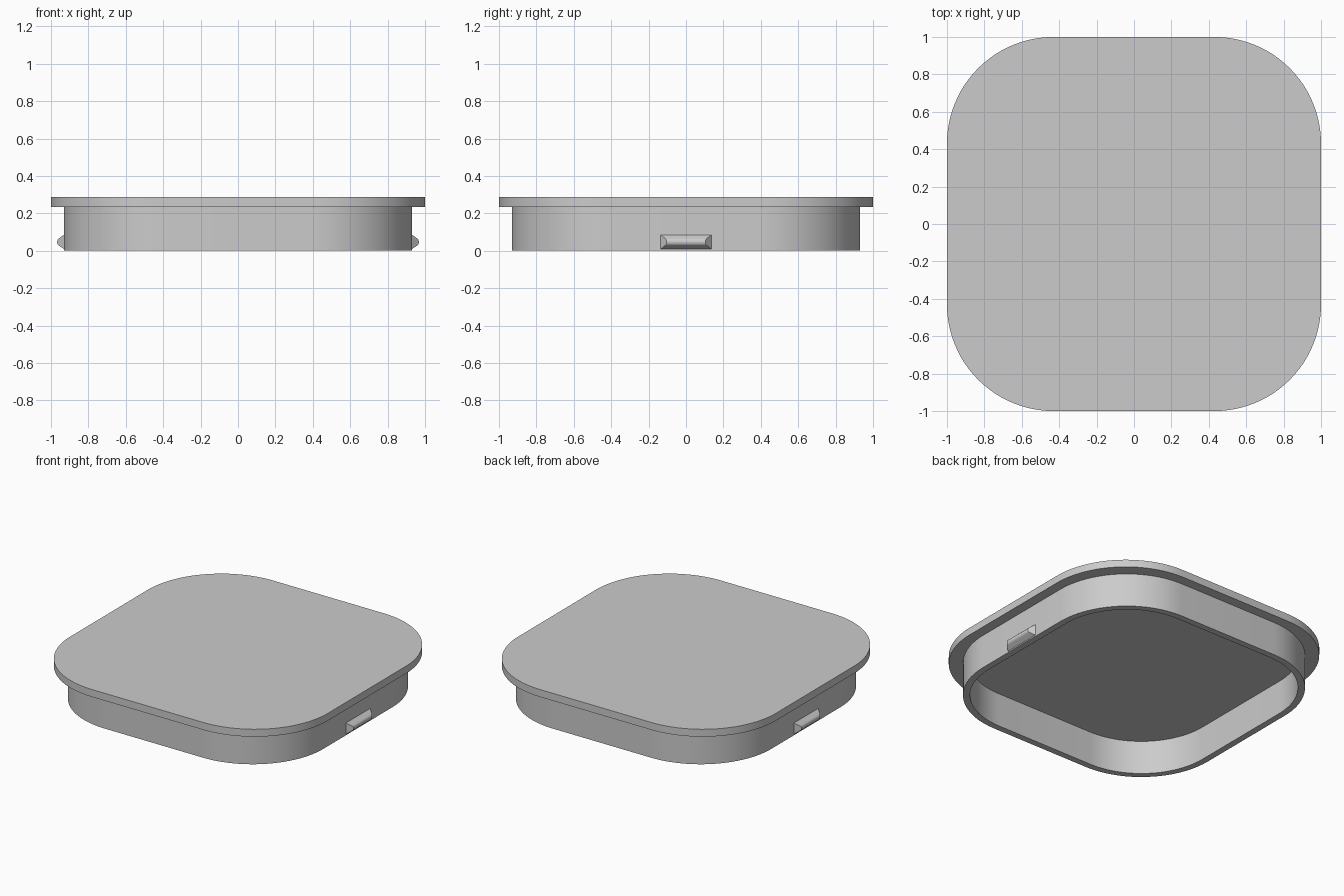
import bpy, bmesh, math

default = bpy.data.objects.get("Cube")
if default:
    bpy.data.objects.remove(default, do_unlink=True)

grey = bpy.data.materials.new("light grey")
grey.use_nodes = True
grey.diffuse_color = (0.6, 0.6, 0.6, 1)
grey.node_tree.nodes["Principled BSDF"].inputs["Base Color"].default_value = (0.6, 0.6, 0.6, 1)


def rounded_square(half, radius, z, steps=24):
    """Counter-clockwise outline of a square with round corners."""
    points = []
    for corner in range(4):
        mid = math.radians(45 + 90 * corner)
        cx = math.copysign(half - radius, math.cos(mid))
        cy = math.copysign(half - radius, math.sin(mid))
        for i in range(steps + 1):
            a = math.pi / 2 * (corner + i / steps)
            points.append((cx + radius * math.cos(a), cy + radius * math.sin(a), z))
    return points


def loft(name, outlines, cap_start=True, cap_end=True):
    """Join equal-length closed outlines into one smooth-shaded mesh."""
    bm = bmesh.new()
    rings = [[bm.verts.new(p) for p in line] for line in outlines]
    for lower, upper in zip(rings, rings[1:]):
        for i in range(len(lower)):
            j = (i + 1) % len(lower)
            bm.faces.new((lower[i], lower[j], upper[j], upper[i]))
    if cap_start:
        bm.faces.new(rings[0])
    if cap_end:
        bm.faces.new(rings[-1])
    bmesh.ops.recalc_face_normals(bm, faces=bm.faces)
    mesh = bpy.data.meshes.new(name)
    bm.to_mesh(mesh)
    bm.free()
    mesh.materials.append(grey)
    obj = bpy.data.objects.new(name, mesh)
    bpy.context.collection.objects.link(obj)
    bpy.ops.object.select_all(action="DESELECT")
    obj.select_set(True)
    bpy.context.view_layer.objects.active = obj
    bpy.ops.object.shade_smooth_by_angle(angle=math.radians(30))
    return obj


# Lid: top plate, overhang, hollow skirt and inner ceiling
TOP, LIP = 0.287, 0.235
PLATE, SKIRT, INNER = (1.0, 0.57), (0.93, 0.55), (0.885, 0.505)
loft("lid", [
    rounded_square(*PLATE, TOP),
    rounded_square(*PLATE, LIP),
    rounded_square(*SKIRT, LIP),
    rounded_square(*SKIRT, 0),
    rounded_square(*INNER, 0),
    rounded_square(*INNER, LIP),
])

# Snap catches: round-nosed ridges with slanted ends on both sides
HALF_LENGTH, HALF_HEIGHT, MIDDLE, NOSE = 0.14, 0.042, 0.047, 0.025
section = [(-0.005, -HALF_HEIGHT)]
for i in range(13):
    a = math.radians(-45 + 90 * i / 12)
    section.append((0.012 + NOSE * math.cos(a), NOSE * math.sin(a)))
section.append((-0.005, HALF_HEIGHT))

for side, label in ((1, "left"), (-1, "right")):
    ends = [[(side * (0.93 + out), end * (HALF_LENGTH - max(out, 0)), MIDDLE + up)
             for out, up in section] for end in (-1, 1)]
    loft(label + "_catch", ends)
